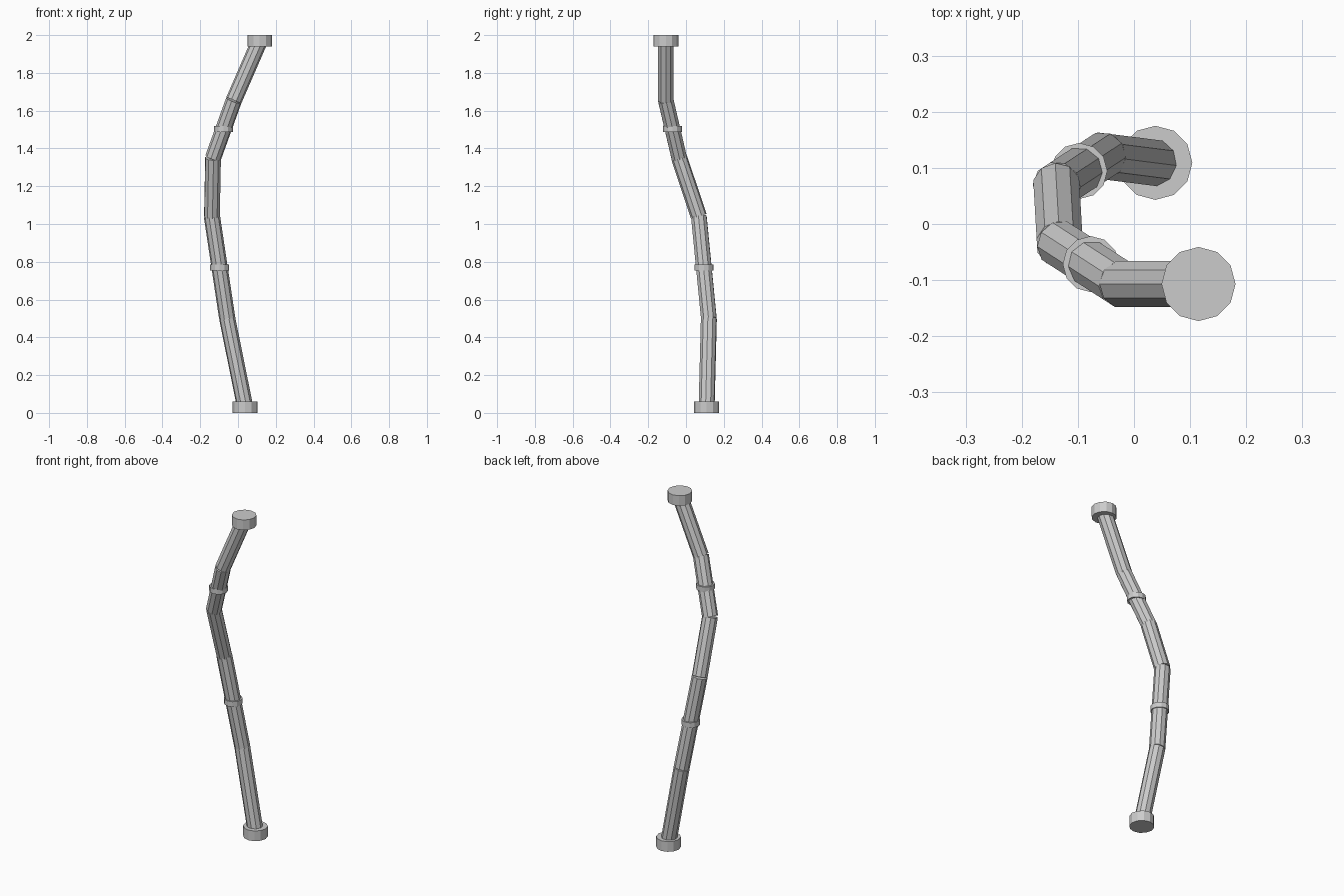
import bpy
from mathutils import Vector

if "Cube" in bpy.data.objects:
    bpy.data.objects.remove(bpy.data.objects["Cube"])


def cylinder(name, a, b, radius, sides):
    a, b = Vector(a), Vector(b)
    axis = b - a
    bpy.ops.mesh.primitive_cylinder_add(vertices=sides, radius=radius, depth=axis.length,
                                        location=(a + b) / 2)
    ob = bpy.context.object
    ob.name = name
    ob.rotation_euler = axis.to_track_quat('Z', 'Y').to_euler()
    return ob


def disc(name, centre, height, radius):
    bpy.ops.mesh.primitive_cylinder_add(vertices=12, radius=radius, depth=height, location=centre)
    bpy.context.object.name = name


# Crooked pipe made of straight lengths
joints = [(0.038, 0.109, 0.03), (-0.057, 0.121, 0.50), (-0.138, 0.068, 1.04),
          (-0.132, -0.036, 1.35), (-0.022, -0.107, 1.655), (0.115, -0.107, 1.97)]
for i, (a, b) in enumerate(zip(joints, joints[1:])):
    cylinder(f"pipe_length_{i + 1}", a, b, 0.043, 10)

# Flat end flanges
disc("bottom_flange", (0.038, 0.109, 0.03), 0.06, 0.066)
disc("top_flange", (0.115, -0.107, 1.97), 0.06, 0.066)

# Level collars midway along two lengths
for name, i in (("lower_collar", 1), ("upper_collar", 3)):
    mid = (Vector(joints[i]) + Vector(joints[i + 1])) / 2
    disc(name, mid, 0.03, 0.05)
